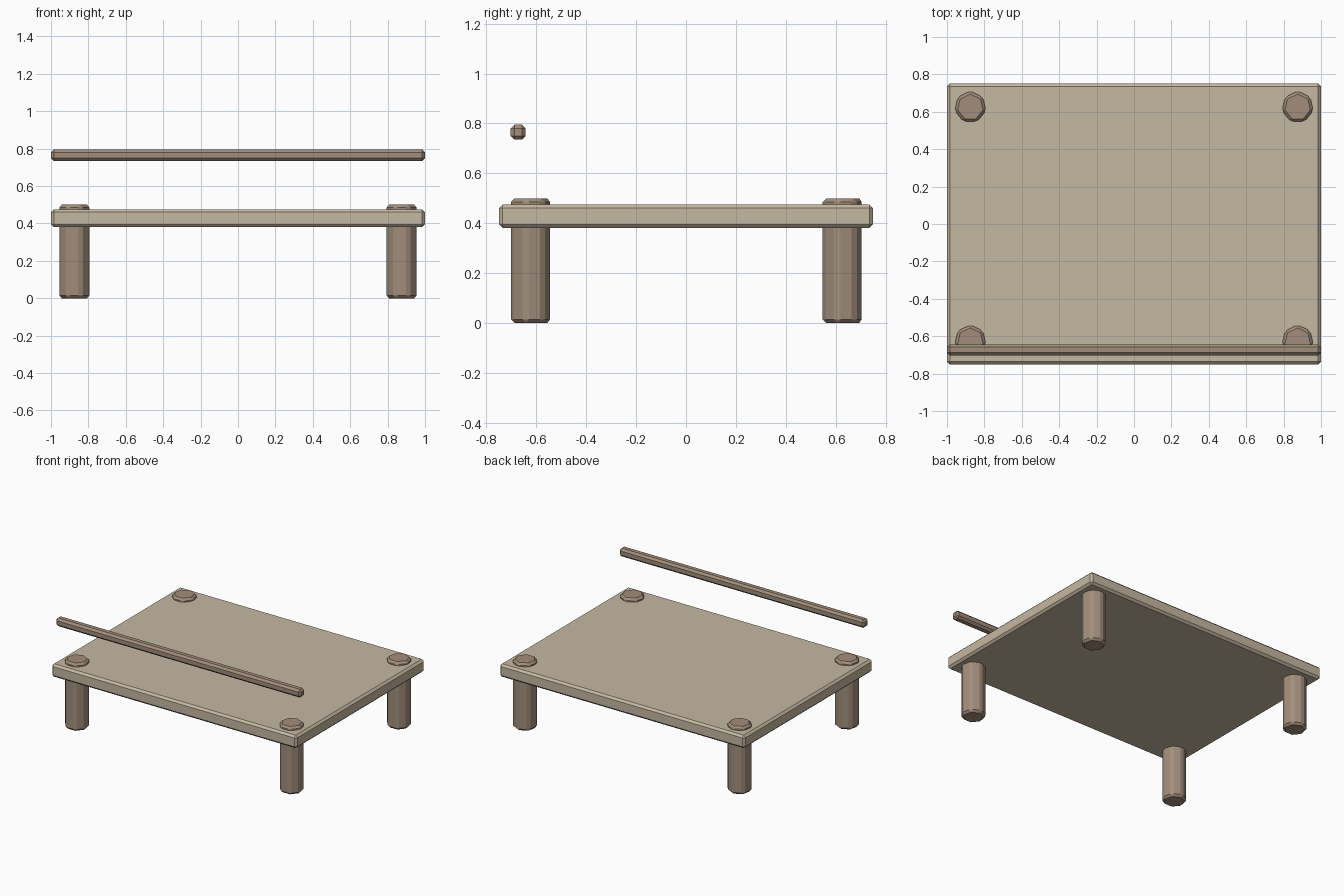
import bpy, bmesh
from mathutils import Matrix

if "Cube" in bpy.data.objects:
    bpy.data.objects.remove(bpy.data.objects["Cube"], do_unlink=True)


def material(name, rgb):
    m = bpy.data.materials.new(name)
    m.use_nodes = True
    m.diffuse_color = (*rgb, 1)
    m.node_tree.nodes["Principled BSDF"].inputs["Base Color"].default_value = (*rgb, 1)
    return m


pale_wood = material("pale_wood", (0.56, 0.48, 0.36))
brown_wood = material("brown_wood", (0.36, 0.27, 0.20))


def finish(bm, name, mat, location, chamfer=0.015):
    """Chamfer every edge and link the part into the scene."""
    bmesh.ops.bevel(bm, geom=bm.edges[:], offset=chamfer, segments=1,
                    affect='EDGES', clamp_overlap=True)
    mesh = bpy.data.meshes.new(name)
    bm.to_mesh(mesh)
    bm.free()
    mesh.materials.append(mat)
    ob = bpy.data.objects.new(name, mesh)
    ob.location = location
    bpy.context.collection.objects.link(ob)
    return ob


def block(name, mat, size, location):
    bm = bmesh.new()
    bmesh.ops.create_cube(bm, size=1, matrix=Matrix.Diagonal((*size, 1)))
    return finish(bm, name, mat, location)


def post(name, mat, radius, height, location):
    bm = bmesh.new()
    bmesh.ops.create_cone(bm, cap_ends=True, segments=7, radius1=radius,
                          radius2=radius, depth=height)
    return finish(bm, name, mat, location)


# Platform deck
block("deck", pale_wood, (2, 1.5, 0.095), (0, 0, 0.428))

# Floating front handrail
block("handrail", brown_wood, (2, 0.06, 0.06), (0, -0.673, 0.765))

# Corner posts, poking through the deck
for side, x in (("left", 0.875), ("right", -0.875)):
    for end, y in (("front", -0.625), ("back", 0.625)):
        post(f"{end}_{side}_post", brown_wood, 0.086, 0.5, (x, y, 0.25))
